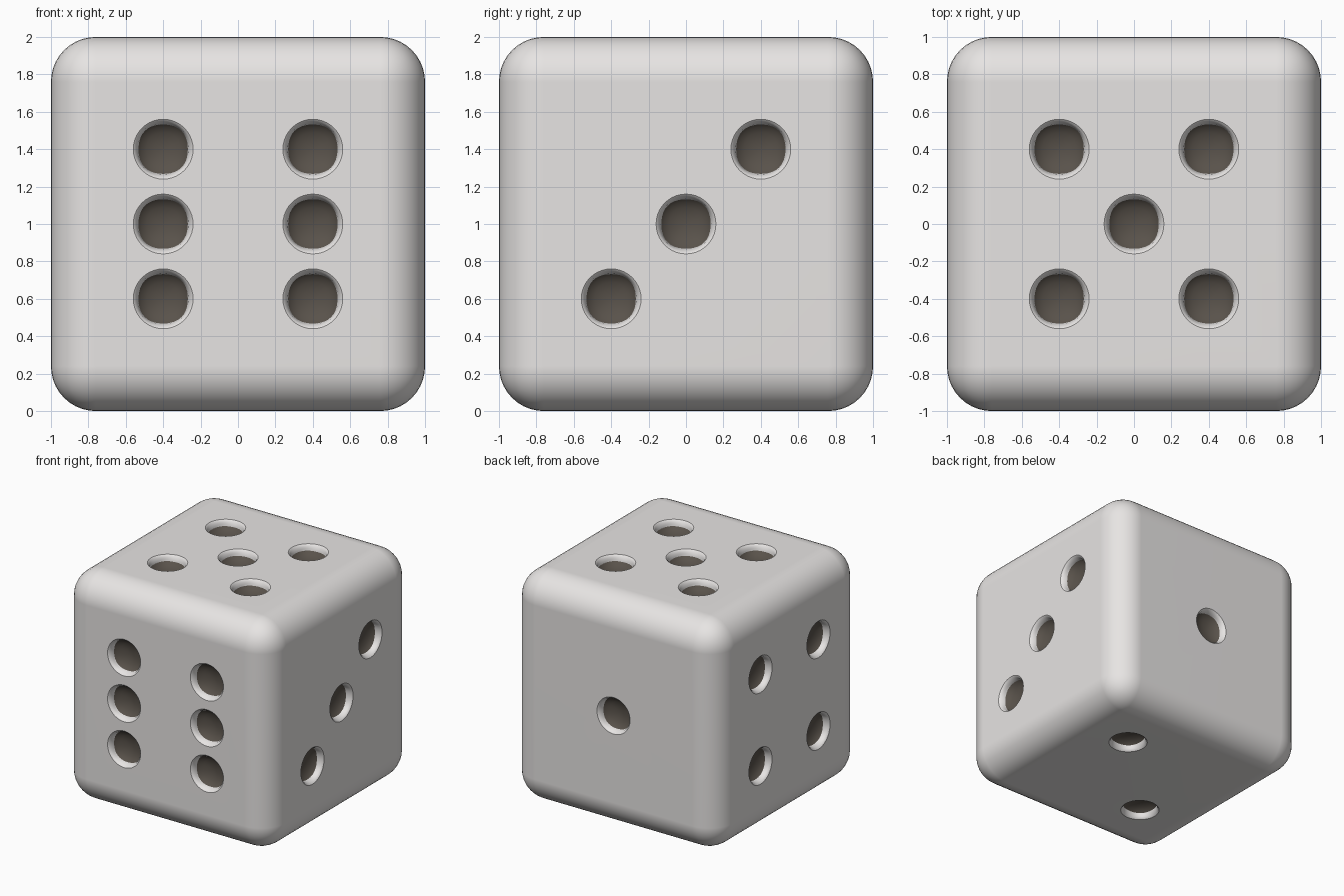
import bpy, bmesh
from math import sin, cos, pi, radians
from mathutils import Vector

if "Cube" in bpy.data.objects:
    bpy.data.objects.remove(bpy.data.objects["Cube"])

R = 0.24      # rounding of the cube edges
S = 0.4       # pip spacing
N = 40        # sides of each pip


def material(name, rgb):
    m = bpy.data.materials.new(name)
    m.diffuse_color = (*rgb, 1)
    m.use_nodes = True
    m.node_tree.nodes["Principled BSDF"].inputs["Base Color"].default_value = m.diffuse_color
    return m


def make_object(name, bm, mats):
    bmesh.ops.recalc_face_normals(bm, faces=bm.faces)
    me = bpy.data.meshes.new(name)
    bm.to_mesh(me)
    bm.free()
    for m in mats:
        me.materials.append(m)
    ob = bpy.data.objects.new(name, me)
    bpy.context.collection.objects.link(ob)
    return ob


body_mat = material("body", (0.8, 0.78, 0.77))
pip_mat = material("pip_dark", (0.1, 0.085, 0.07))

# Rounded cube
bm = bmesh.new()
bmesh.ops.create_cube(bm, size=2)
bmesh.ops.translate(bm, verts=bm.verts, vec=(0, 0, 1))
bmesh.ops.bevel(bm, geom=bm.edges[:], offset=R, segments=10, profile=0.5, affect='EDGES')
die = make_object("die", bm, [body_mat, pip_mat])

# Pip profile (radius, height above the face): flared rim, then dark bowl
PROFILE = [(0.16, 0.05), (0.16, 0.0), (0.152, -0.006), (0.144, -0.018), (0.138, -0.034),
           (0.135, -0.05), (0.12, -0.066), (0.09, -0.082), (0.05, -0.092)]
DARK_FROM = 5


def add_pip(bm, centre, u, v, n):
    rings = []
    for i, (r, h) in enumerate(PROFILE):
        ring = []
        for k in range(N):
            t = 2 * pi * k / N
            # the dark opening is slightly squarish
            q = r * (1 - 0.025 * cos(4 * t)) if i >= 4 else r
            ring.append(bm.verts.new(centre + u * q * cos(t) + v * q * sin(t) + n * h))
        rings.append(ring)
    bm.faces.new(rings[0])
    for i in range(len(rings) - 1):
        a, b = rings[i], rings[i + 1]
        for k in range(N):
            j = (k + 1) % N
            f = bm.faces.new((a[k], a[j], b[j], b[k]))
            f.material_index = int(i >= DARK_FROM)
    tip = bm.verts.new(centre + n * -0.095)
    for k in range(N):
        f = bm.faces.new((rings[-1][k], rings[-1][(k + 1) % N], tip))
        f.material_index = 1


# Pip layouts: normal, in-plane axes, positions
X, Y, Z = Vector((1, 0, 0)), Vector((0, 1, 0)), Vector((0, 0, 1))
four = [(a, b) for a in (-1, 1) for b in (-1, 1)]
faces = [
    (-Y, X, Z, four + [(-1, 0), (1, 0)]),
    (Y, X, Z, [(0, 0)]),
    (X, Y, Z, [(-1, -1), (0, 0), (1, 1)]),
    (-X, Y, Z, four),
    (Z, X, Y, four + [(0, 0)]),
    (-Z, X, Y, [(-1, -1), (1, 1)]),
]
bm = bmesh.new()
for n, u, v, spots in faces:
    for a, b in spots:
        add_pip(bm, Z + n + u * a * S + v * b * S, u, v, n)
cutter = make_object("pip_cutter", bm, [body_mat, pip_mat])
cutter.hide_render = True

# Carve the pips
mod = die.modifiers.new("pips", 'BOOLEAN')
mod.operation = 'DIFFERENCE'
mod.solver = 'EXACT'
mod.object = cutter
mod.material_mode = 'TRANSFER'
bpy.context.view_layer.objects.active = die
die.select_set(True)
cutter.select_set(False)
bpy.ops.object.modifier_apply(modifier="pips")
bpy.data.objects.remove(cutter)

# Smooth shading with flat sides kept flat
bpy.ops.object.shade_smooth_by_angle(angle=radians(32))
wn = die.modifiers.new("weighted_normals", 'WEIGHTED_NORMAL')
wn.keep_sharp = True
